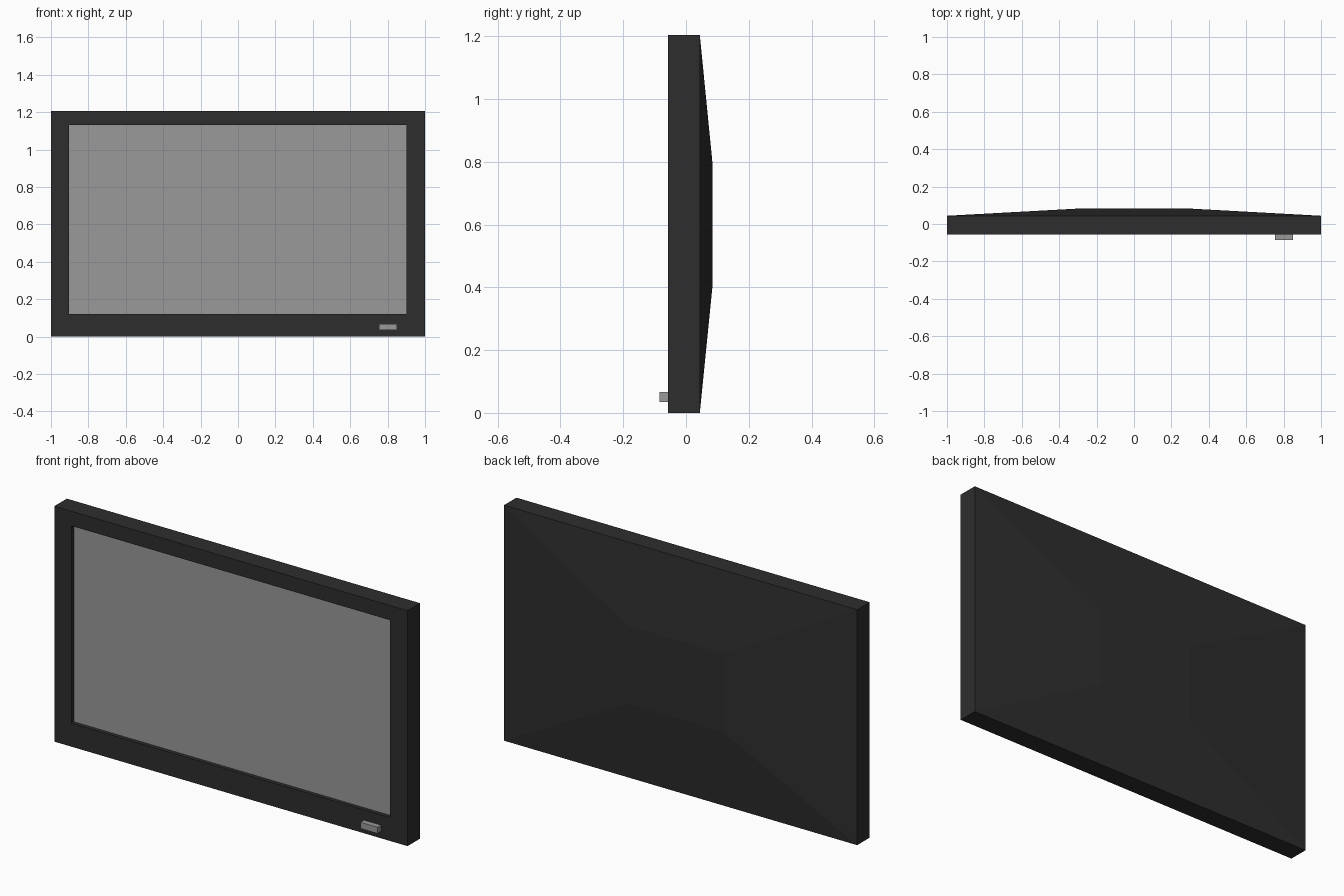
import bpy
import bmesh

cube = bpy.data.objects.get("Cube")
if cube:
    bpy.data.objects.remove(cube, do_unlink=True)


def make_material(name, value):
    mat = bpy.data.materials.new(name)
    mat.use_nodes = True
    color = (value, value, value, 1)
    mat.diffuse_color = color
    mat.node_tree.nodes["Principled BSDF"].inputs["Base Color"].default_value = color
    return mat


def loft_rectangles(name, rings, mat, cap_start=True, cap_end=True):
    """Bridge rectangles given as (left, right, bottom, top, y), front to back."""
    bm = bmesh.new()
    loops = []
    for left, right, bottom, top, y in rings:
        corners = ((left, bottom), (right, bottom), (right, top), (left, top))
        loops.append([bm.verts.new((x, y, z)) for x, z in corners])
    for a, b in zip(loops, loops[1:]):
        for i in range(4):
            j = (i + 1) % 4
            bm.faces.new((a[j], a[i], b[i], b[j]))
    if cap_start:
        bm.faces.new(loops[0])
    if cap_end:
        bm.faces.new(reversed(loops[-1]))
    mesh = bpy.data.meshes.new(name)
    bm.to_mesh(mesh)
    bm.free()
    mesh.materials.append(mat)
    obj = bpy.data.objects.new(name, mesh)
    bpy.context.collection.objects.link(obj)
    return obj


casing_black = make_material("casing black", 0.027)
screen_grey = make_material("screen grey", 0.32)

HEIGHT = 1.205
FRONT, BACK, REAR = -0.057, 0.044, 0.084
SCREEN_Y = FRONT + 0.02
opening = (-0.904, 0.9, 0.12, 1.13)
outline = (-1, 1, 0, HEIGHT)

# Casing: recess wall, front bezel, straight sides and tapered back
loft_rectangles("casing", [
    (*opening, SCREEN_Y),
    (*opening, FRONT),
    (*outline, FRONT),
    (*outline, BACK),
    (-0.27, 0.27, 0.4, 0.8, REAR),
], casing_black, cap_start=False)

# Screen panel set into the bezel
loft_rectangles("screen", [
    (*opening, SCREEN_Y),
    (*opening, SCREEN_Y + 0.008),
], screen_grey)

# Power button on the lower bezel
button = (0.753, 0.85, 0.035, 0.067)
loft_rectangles("power_button", [
    (*button, -0.085),
    (*button, FRONT),
], screen_grey)
